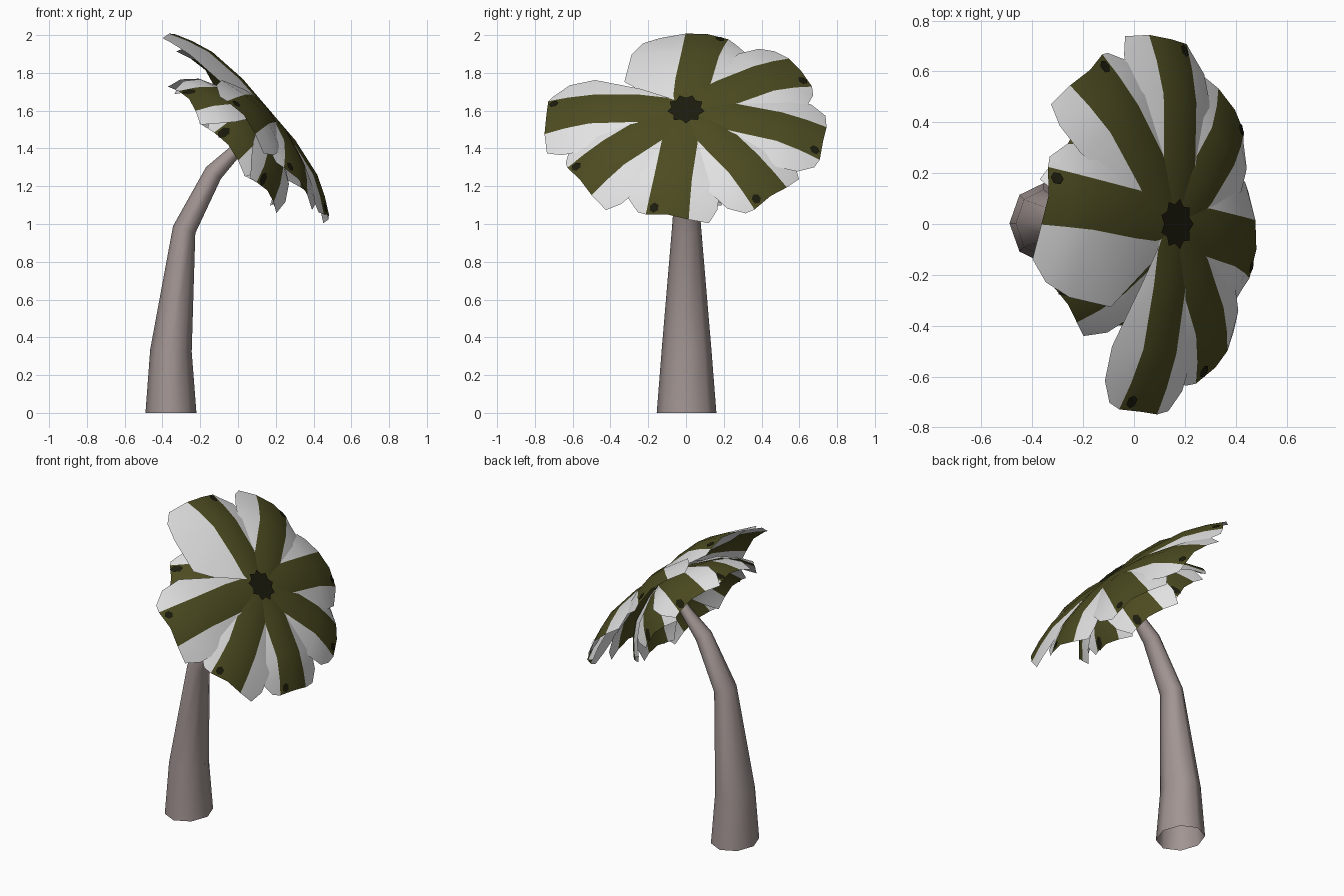
import bpy, bmesh, math
from mathutils import Vector

if "Cube" in bpy.data.objects:
    bpy.data.objects.remove(bpy.data.objects["Cube"])


def mat(name, c):
    m = bpy.data.materials.new(name)
    m.diffuse_color = (*c, 1)
    m.use_nodes = True
    m.node_tree.nodes["Principled BSDF"].inputs["Base Color"].default_value = m.diffuse_color
    return m


BARK = mat("grey brown bark", (0.36, 0.30, 0.29))
GREEN = mat("olive green", (0.072, 0.070, 0.015))
WHITE = mat("off white", (0.76, 0.76, 0.76))
DARK = mat("dark olive", (0.011, 0.011, 0.004))

# tilted frame of the crown
APEX = Vector((0.165, 0, 1.605))
N = Vector((0.76, 0, 0.65)).normalized()
D = Vector((0.65, 0, -0.76)).normalized()
V = Vector((0, 1, 0))


def crown(a, r, s, h):
    """Point at angle a, distance r outward, s sideways, h along the crown axis."""
    a = math.radians(a)
    return (APEX + r * (-D * math.cos(a) + V * math.sin(a))
            + s * (D * math.sin(a) + V * math.cos(a)) + h * N)


def finish(name, bm, mats, angle=40):
    me = bpy.data.meshes.new(name)
    bm.to_mesh(me)
    bm.free()
    for m in mats:
        me.materials.append(m)
    ob = bpy.data.objects.new(name, me)
    bpy.context.collection.objects.link(ob)
    bpy.ops.object.select_all(action='DESELECT')
    ob.select_set(True)
    bpy.context.view_layer.objects.active = ob
    bpy.ops.object.shade_smooth_by_angle(angle=math.radians(angle))


# trunk: x, z, radius along the bend, radius in y, tilt
bm = bmesh.new()
rings = []
for x, z, rx, ry, tilt in [(-.355, 0, .135, .158, 0), (-.355, .33, .11, .132, 3),
                           (-.285, .97, .062, .078, 18), (-.13, 1.27, .05, .055, 38),
                           (-.0, 1.4, .033, .035, 45), (.1, 1.53, .025, .025, 45)]:
    t = math.radians(tilt)
    rings.append([bm.verts.new((x + rx * math.cos(k) * math.cos(t), ry * math.sin(k) + .003,
                                z - rx * math.cos(k) * math.sin(t)))
                  for k in [i * math.pi / 4 for i in range(8)]])
for a, b in zip(rings, rings[1:]):
    for i in range(8):
        j = (i + 1) % 8
        bm.faces.new((a[i], a[j], b[j], b[i]))
finish("trunk", bm, [BARK], 60)

# leaf stations: outward fraction, green half width, border widths and drops
FRACTION = [0, .15, .34, .68, .86, 1]
STRIPE = [.05, .085, .095, .1, .108, .115]
LEFT = [.055, .09, .15, .25, .255, .22]
RIGHT = [.055, .09, .15, .24, .225, .16]
BROAD = [.08, .2, .37, .37, .33, .25]
UPPER = [0, 0, 0, -.03, -.074, -.12]
LOWER = [-.03, -.04, -.06, -.125, -.2, -.285]


def sag(s):
    """Sideways droop of a leaf: gentle on the stripe, steeper on the borders."""
    s = abs(s)
    return .14 * s + .17 * max(0, s - .09)


def leaf(name, a, length, drops, left=LEFT, right=RIGHT, size=1):
    bm = bmesh.new()
    rows = []
    for f, g, wl, wr, h in zip(FRACTION, STRIPE, left, right, drops):
        row = []
        for i, s in enumerate((-wl, -g, 0, g, wr)):
            s *= size
            r = f * length * (.97 if i in (0, 4) and f == 1 else 1)
            row.append(bm.verts.new(crown(a, r, s, h - sag(s))))
        rows.append(row)
    for p, q in zip(rows, rows[1:]):
        for i in range(4):
            fc = bm.faces.new((p[i], p[i + 1], q[i + 1], q[i]))
            fc.material_index = 0 if i in (1, 2) else 1   # stripe / border
    # small dark spot near the tip
    ring = []
    slope = (drops[5] - drops[4]) / (.14 * length)
    for i in range(6):
        r = .955 * length + .025 * math.cos(i * math.pi / 3)
        s = .075 * size + .025 * math.sin(i * math.pi / 3)
        h = drops[5] + (r - length) * slope - sag(s) + .005
        ring.append(bm.verts.new(crown(a, r, s, h)))
    bm.faces.new(ring[::-1]).material_index = 2
    finish(name, bm, [GREEN, WHITE, DARK])


# upper leaves: angle and length; the topmost has a broad left side
for i, (a, ln) in enumerate([(10, .64), (58, .715), (99, .735), (138, .67),
                             (189, .635), (236, .68), (275, .742)]):
    leaf(f"upper_leaf_{i + 1}", a, ln, UPPER, BROAD if i == 0 else LEFT)

# shorter bell-shaped lower ring
for i in range(8):
    leaf(f"lower_leaf_{i + 1}", 315 + 45 * i, .45 if i % 2 == 0 else .4, LOWER, size=.85)

# dark heart of the crown, a jagged thin plate
bm = bmesh.new()
pts = [bm.verts.new(crown(i * 360 / 18, .1 if i % 2 else .078, 0, .006)) for i in range(18)]
bm.faces.new(pts[::-1])
finish("crown_heart", bm, [DARK])
